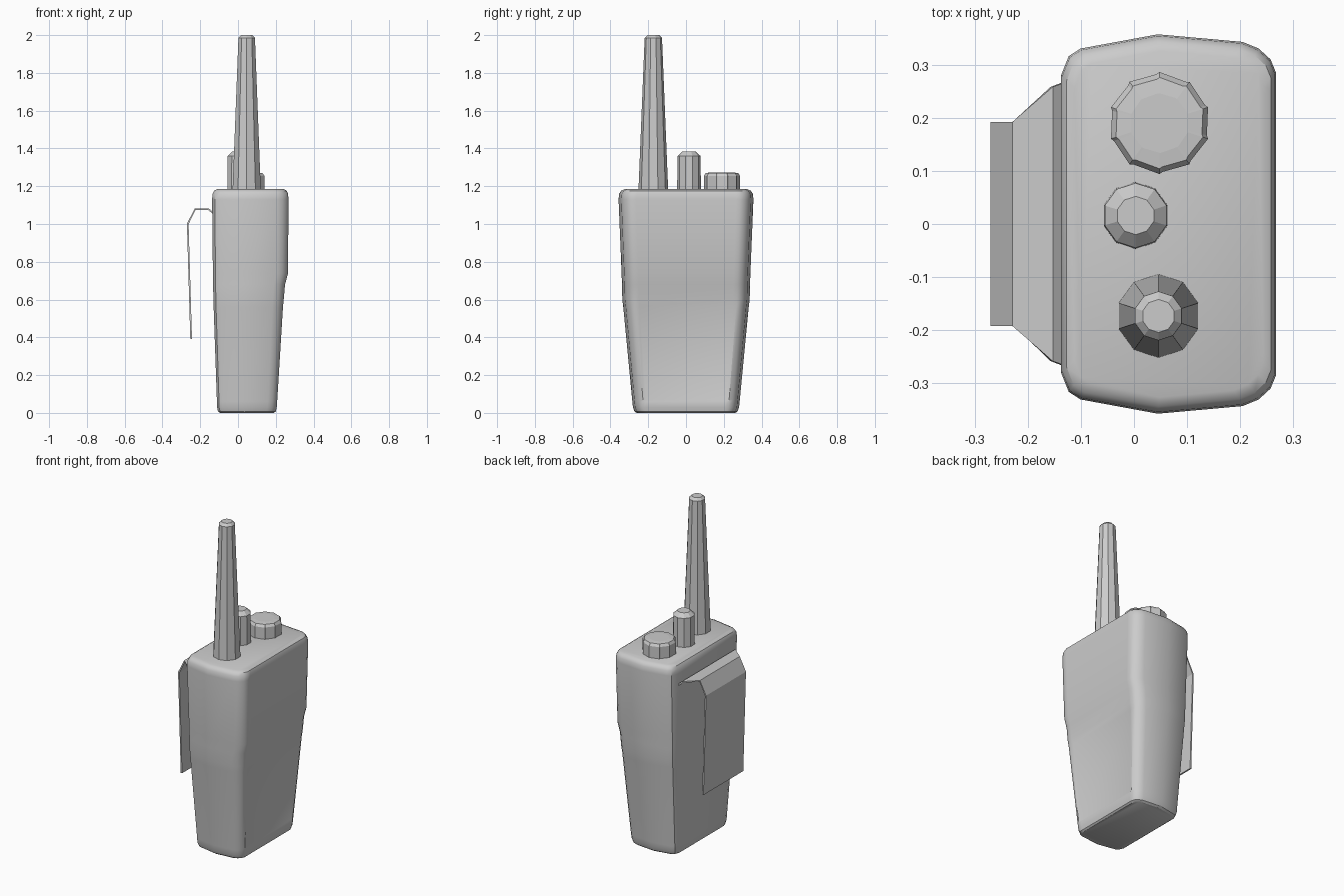
import bpy, math

if "Cube" in bpy.data.objects:
    bpy.data.objects.remove(bpy.data.objects["Cube"])

def mesh_object(name, verts, faces):
    me = bpy.data.meshes.new(name)
    me.from_pydata(verts, [], faces)
    me.update()
    ob = bpy.data.objects.new(name, me)
    bpy.context.collection.objects.link(ob)
    return ob

def loft(name, rings):
    """Skin a stack of equal-length counter-clockwise rings and cap both ends."""
    n = len(rings[0])
    verts = [p for r in rings for p in r]
    faces = [(k*n + i, k*n + (i+1) % n, (k+1)*n + (i+1) % n, (k+1)*n + i)
             for k in range(len(rings) - 1) for i in range(n)]
    faces.append(tuple(reversed(range(n))))
    faces.append(tuple(range((len(rings)-1)*n, len(rings)*n)))
    return mesh_object(name, verts, faces)

def turned(name, cx, cy, profile, sides, start=0.0):
    rings = [[(cx + r*math.cos(start + 2*math.pi*i/sides),
               cy + r*math.sin(start + 2*math.pi*i/sides), z) for i in range(sides)]
             for r, z in profile]
    return loft(name, rings)

# Body: half outline as (x fraction, y fraction, takes panel recess), mirrored in y
half = [(1, .74, 1), (1, .80, 0), (.975, .868, 0), (.92, .925, 0), (.845, .96, 0),
        (.45, 1, 0), (.09, .925, 0), (.035, .885, 0), (0, .785, 0)]
outline = half + [(x, -y, d) for x, y, d in reversed(half)]
# z, x min, x max, half depth, recess of the lower face panel
sections = [(0, -.095, .190, .262, 0), (.008, -.106, .200, .273, 0),
            (.03, -.111, .205, .281, 0), (.06, -.112, .207, .284, 0),
            (.07, -.112, .208, .285, .006), (.56, -.129, .238, .332, .006),
            (.60, -.130, .242, .337, 0), (.68, -.132, .249, .339, 0),
            (.74, -.133, .265, .341, 0), (1.13, -.137, .267, .357, 0),
            (1.16, -.135, .265, .354, 0), (1.176, -.127, .258, .343, 0),
            (1.184, -.112, .243, .326, 0)]
body = loft("body", [[(a + (b-a)*x - d*rec, h*y, z) for x, y, d in outline]
                     for z, a, b, h, rec in sections])
bpy.context.view_layer.objects.active = body
body.select_set(True)
bpy.ops.object.shade_smooth_by_angle(angle=math.radians(32))

# Antenna and channel switch
turned("antenna", .046, -.173, [(.079, 1.17), (.046, 1.985), (.031, 2.0)], 10, math.pi/10)
turned("channel_switch", .003, .016, [(.063, 1.17), (.061, 1.36), (.036, 1.383)], 10, math.pi/10)

# Volume knob with saw-tooth rim
def knob_ring(r, z, bite):
    pts = []
    for i in range(10):
        a = 2*math.pi*(i + .5)/10
        for da, f in ((0, 1), (.06, bite)):
            pts.append((.048 + r*f*math.cos(a+da), .190 + r*f*math.sin(a+da), z))
    return pts
loft("volume_knob", [knob_ring(.096, 1.17, .96), knob_ring(.096, 1.255, .96),
                     knob_ring(.086, 1.27, .96), knob_ring(.056, 1.273, 1)])

# Belt clip: bent strip given as (x, z, half width)
strip = [(-.128, 1.055, .268), (-.155, 1.077, .258), (-.227, 1.079, .192),
         (-.266, 1.0, .192), (-.248, .39, .192)]
clip = mesh_object("belt_clip", [(x, s*w, z) for x, z, w in strip for s in (-1, 1)],
                   [(2*i, 2*i+1, 2*i+3, 2*i+2) for i in range(len(strip) - 1)])
sol = clip.modifiers.new("thickness", 'SOLIDIFY')
sol.thickness = .009
sol.offset = 0
